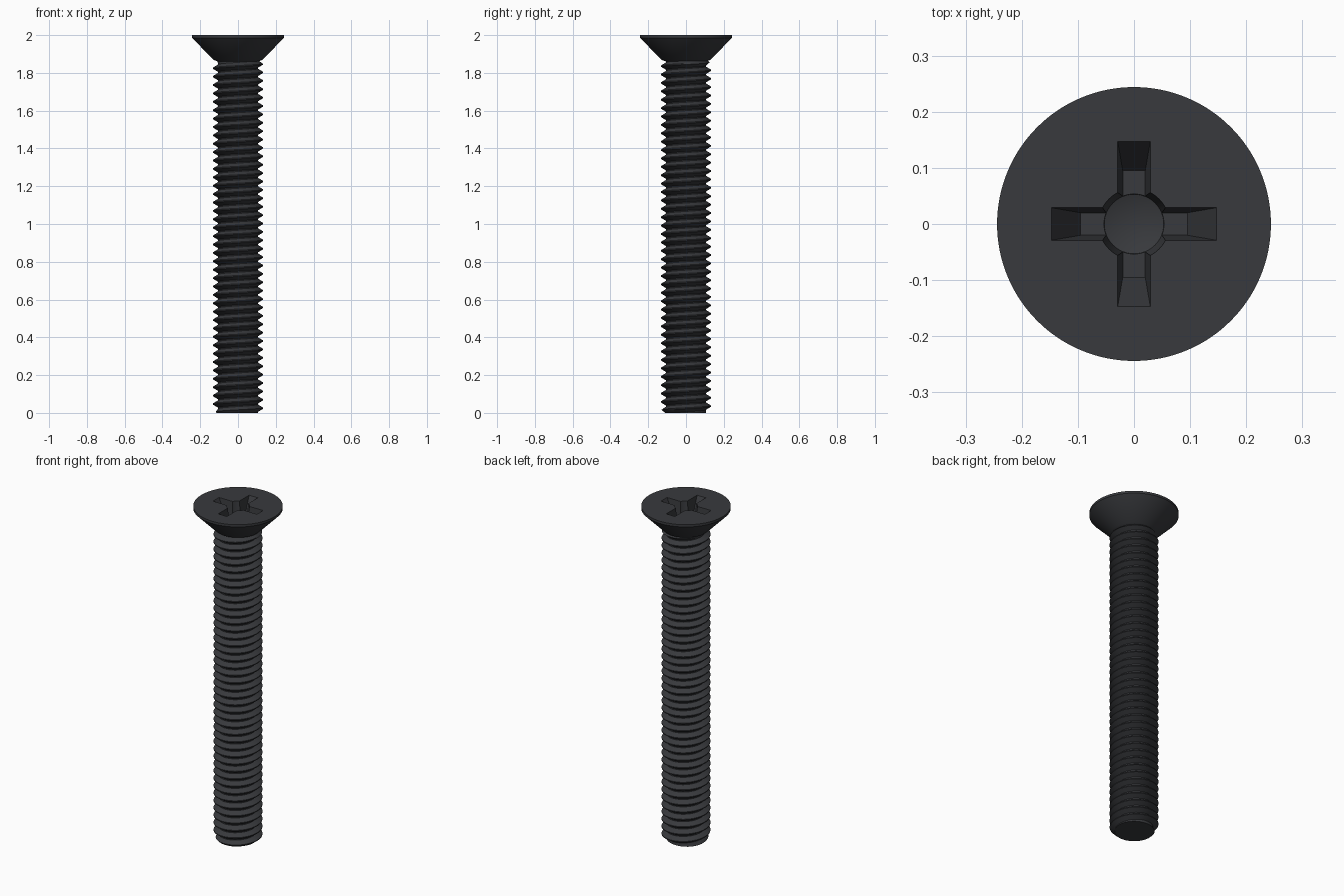
import bpy, bmesh, math

if "Cube" in bpy.data.objects:
    bpy.data.objects.remove(bpy.data.objects["Cube"])

PITCH, ROOT, CREST, TOP = 2 / 45, 0.105, 0.133, 1.868
SEG = 64

mat = bpy.data.materials.new("black_steel")
mat.diffuse_color = (0.04, 0.042, 0.047, 1)
mat.use_nodes = True
mat.node_tree.nodes["Principled BSDF"].inputs["Base Color"].default_value = mat.diffuse_color


def finish(bm, name):
    bmesh.ops.recalc_face_normals(bm, faces=bm.faces)
    me = bpy.data.meshes.new(name)
    bm.to_mesh(me)
    bm.free()
    me.materials.append(mat)
    ob = bpy.data.objects.new(name, me)
    bpy.context.collection.objects.link(ob)
    return ob


def shade(ob):
    bpy.ops.object.select_all(action='DESELECT')
    ob.select_set(True)
    bpy.context.view_layer.objects.active = ob
    bpy.ops.object.shade_smooth_by_angle(angle=math.radians(30))


def lathe(name, profile, n):
    """Revolve a closed (r, z) profile that starts and ends on the axis."""
    bm = bmesh.new()
    rings = []
    for r, z in profile:
        if r == 0:
            rings.append([bm.verts.new((0, 0, z))] * n)
        else:
            rings.append([bm.verts.new((r * math.cos(math.tau * i / n),
                                        r * math.sin(math.tau * i / n), z)) for i in range(n)])
    for a, b in zip(rings, rings[1:]):
        for i in range(n):
            j = (i + 1) % n
            bm.faces.new(dict.fromkeys((a[i], a[j], b[j], b[i])))
    return finish(bm, name)


def wing(name, turned):
    """Tapered bar: one pair of opposite arms of the cross recess."""
    bm = bmesh.new()
    rows = []
    for hx, hy, z in ((0.095, 0.020, 1.90), (0.1574, 0.0308, 2.02)):
        pts = [(-hx, -hy), (hx, -hy), (hx, hy), (-hx, hy)]
        rows.append([bm.verts.new((-y, x, z) if turned else (x, y, z)) for x, y in pts])
    lo, hi = rows
    bm.faces.new(lo)
    bm.faces.new(hi)
    for i in range(4):
        j = (i + 1) % 4
        bm.faces.new((lo[i], lo[j], hi[j], hi[i]))
    return finish(bm, name)


# Countersunk head with a hidden neck reaching into the shank
head = lathe("countersunk_head", [(0, 2), (0.244, 2), (0.244, 1.986), (0.128, 1.868),
                                  (0.104, 1.86), (0.095, 1.80), (0, 1.80)], 128)

# Cross recess
cutters = [wing("recess_wing_x", False), wing("recess_wing_y", True),
           lathe("recess_core", [(0, 2.02), (0.065, 2.02), (0.053, 1.895), (0, 1.875)], 48)]
bpy.context.view_layer.objects.active = head
for c in cutters:
    c.hide_render = True
    mod = head.modifiers.new("recess", 'BOOLEAN')
    mod.operation, mod.solver, mod.object = 'DIFFERENCE', 'EXACT', c
    bpy.ops.object.modifier_apply(modifier=mod.name)
for c in cutters:
    bpy.data.objects.remove(c)
shade(head)

# Threaded shank: helical strip of a V profile, trimmed flat at both ends
bm = bmesh.new()
profile = [(ROOT, 0.0), (ROOT, 0.12), (CREST, 0.50), (CREST, 0.62)]
turns = math.ceil(TOP / PITCH) + 4
rows = []
for i in range(turns * SEG + 1):
    a = math.tau * i / SEG
    row = []
    for r, f in profile:
        z = (i / SEG - 2 + f) * PITCH
        r = max(ROOT, min(r, 0.112 + z, 0.112 + TOP - z))
        row.append(bm.verts.new((r * math.cos(a), r * math.sin(a), z)))
    rows.append(row)
for i in range(len(rows) - 1):
    a, b = rows[i], rows[i + 1]
    if i + 1 + SEG < len(rows):
        a, b = a + [rows[i + SEG][0]], b + [rows[i + 1 + SEG][0]]
    for k in range(len(a) - 1):
        if k + 1 < len(b):
            bm.faces.new((a[k], b[k], b[k + 1], a[k + 1]))
for z, low in ((0, True), (TOP, False)):
    bmesh.ops.bisect_plane(bm, geom=bm.verts[:] + bm.edges[:] + bm.faces[:], dist=1e-6,
                           plane_co=(0, 0, z), plane_no=(0, 0, 1),
                           clear_inner=low, clear_outer=not low)
rim = [e for e in bm.edges if e.is_boundary and all(abs(v.co.z) < 1e-4 for v in e.verts)]
bmesh.ops.edgeloop_fill(bm, edges=rim)
shade(finish(bm, "threaded_shank"))
